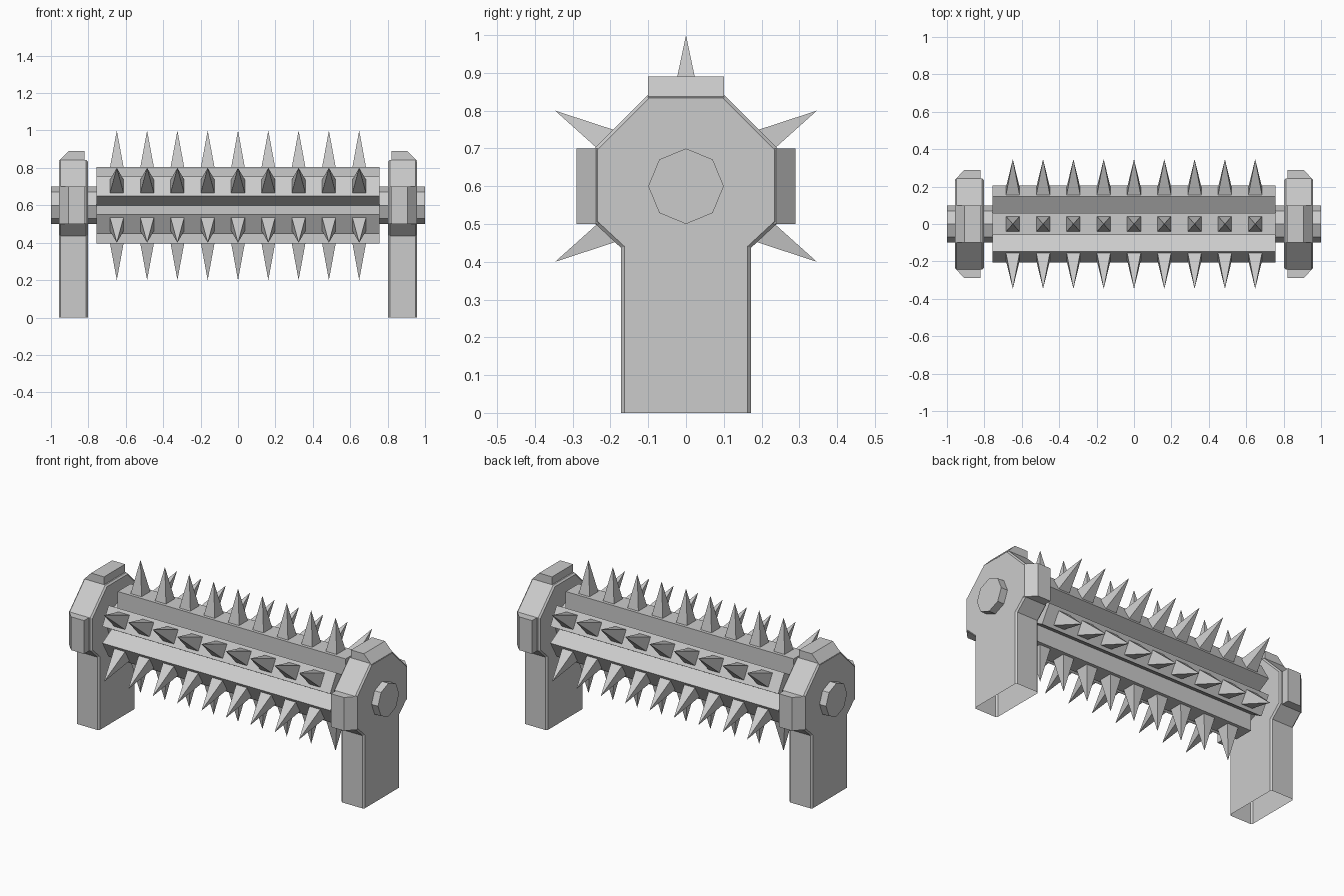
import bpy, bmesh
from math import sin, cos, radians, pi
from mathutils import Matrix, Vector

if "Cube" in bpy.data.objects:
    bpy.data.objects.remove(bpy.data.objects["Cube"])

AXIS_Z = 0.6  # height of the roller axis


def make_object(name, bm):
    bmesh.ops.recalc_face_normals(bm, faces=bm.faces)
    mesh = bpy.data.meshes.new(name)
    bm.to_mesh(mesh)
    bm.free()
    obj = bpy.data.objects.new(name, mesh)
    bpy.context.collection.objects.link(obj)
    return obj


def loft(bm, rings, skip_edge=None):
    """Join equal-length rings of points, cap both ends."""
    rows = [[bm.verts.new(p) for p in ring] for ring in rings]
    n = len(rows[0])
    for a, b in zip(rows, rows[1:]):
        for i in range(n):
            if i != skip_edge:
                j = (i + 1) % n
                bm.faces.new((a[i], a[j], b[j], b[i]))
    bm.faces.new(rows[0])
    bm.faces.new(rows[-1])


def radial(angle, r, t):
    """(y, z) at distance r along the angle, offset t sideways."""
    return (r * cos(angle) - t * sin(angle),
            AXIS_Z + r * sin(angle) + t * cos(angle))


def post_outline(d):
    """Leg with octagonal head, inset by d."""
    k = 0.41 * d
    half = [(0.172 - d, 0), (0.172 - d, 0.437 + k), (0.243 - d, 0.503 + k),
            (0.243 - d, 0.7 - k), (0.1 - k, 0.843 - d)]
    return half + [(-y, z) for y, z in reversed(half)]


# Roller: six-ribbed star section
section = []
for k in range(6):
    a = radians(30 + 60 * k)
    section += [radial(a, 0.204, -0.06), radial(a, 0.204, 0.06),
                radial(a + radians(30), 0.12, 0)]
bm = bmesh.new()
loft(bm, [[(x, y, z) for y, z in section] for x in (-0.757, 0.757)])
make_object("roller", bm)

# Axle: octagonal rod
bm = bmesh.new()
rod = [radial(k * pi / 4, 0.1, 0) for k in range(8)]
loft(bm, [[(x, y, z) for y, z in rod] for x in (-1, 1)])
make_object("axle", bm)

# Spikes: nine square pyramids on each rib
for k in range(6):
    a = radians(30 + 60 * k)
    bm = bmesh.new()
    for i in range(9):
        x = (i - 4) * 0.162
        tip = bm.verts.new((x, *radial(a, 0.4, 0)))
        base = [bm.verts.new((x + dx * 0.037, *radial(a, 0.2, dt * 0.042)))
                for dx, dt in ((-1, -1), (1, -1), (1, 1), (-1, 1))]
        bm.faces.new(base)
        for j in range(4):
            bm.faces.new((base[j], base[(j + 1) % 4], tip))
    make_object(f"spike_row_{k + 1}", bm)

for side, s in (("left", -1), ("right", 1)):
    # Support post: bevelled slab, open underneath
    bm = bmesh.new()
    layers = [(0.803, 0.009), (0.812, 0), (0.948, 0), (0.957, 0.009)]
    loft(bm, [[(s * x, y, z) for y, z in post_outline(d)] for x, d in layers],
         skip_edge=9)
    make_object(f"{side}_post", bm)

    # Head blocks: chamfered pads on the top, front and back
    pad = [(0.82, 0.2), (0.82, 0.29), (0.906, 0.29), (0.956, 0.238), (0.95, 0.2)]
    for place, deg in (("back", 0), ("top", 90), ("front", 180)):
        bm = bmesh.new()
        loft(bm, [[(s * x, *radial(radians(deg), r, t)) for x, r in pad]
                  for t in (-0.1, 0.1)])
        make_object(f"{side}_{place}_block", bm)
